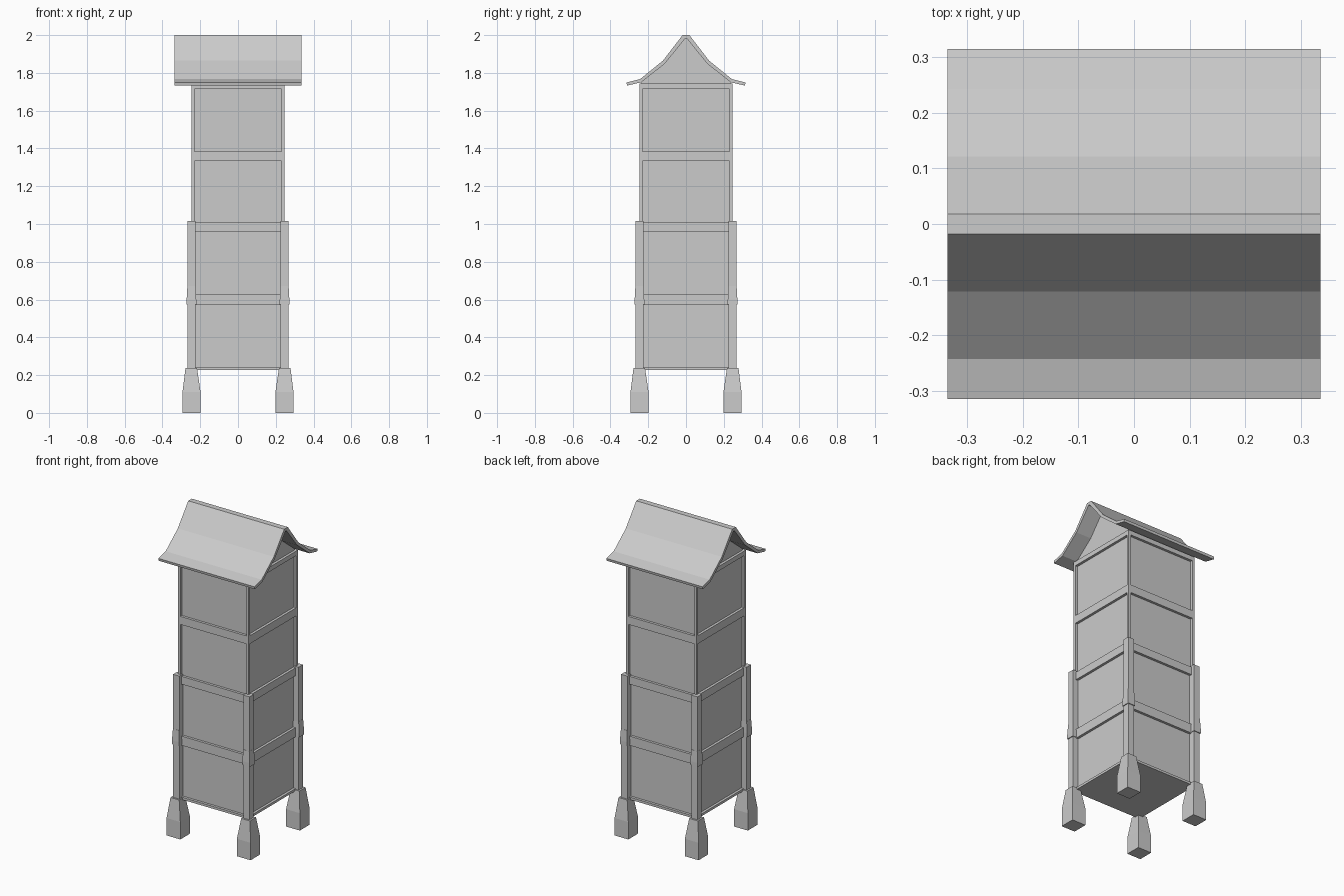
import bpy, bmesh

if "Cube" in bpy.data.objects:
    bpy.data.objects.remove(bpy.data.objects["Cube"], do_unlink=True)

grey = bpy.data.materials.new("plain_grey")
grey.use_nodes = True
grey.diffuse_color = (0.6, 0.6, 0.6, 1)
grey.node_tree.nodes["Principled BSDF"].inputs["Base Color"].default_value = (0.6, 0.6, 0.6, 1)


def finish(name, bm):
    bmesh.ops.recalc_face_normals(bm, faces=bm.faces)
    mesh = bpy.data.meshes.new(name)
    bm.to_mesh(mesh)
    bm.free()
    mesh.materials.append(grey)
    obj = bpy.data.objects.new(name, mesh)
    bpy.context.collection.objects.link(obj)
    return obj


def stack(name, rings):
    """Square column through rings of (inner, outer, height) on both axes."""
    bm = bmesh.new()
    loops = [[bm.verts.new((x, y, z)) for x, y in ((a, a), (b, a), (b, b), (a, b))]
             for a, b, z in rings]
    for low, high in zip(loops, loops[1:]):
        for i in range(4):
            j = (i + 1) % 4
            bm.faces.new((low[i], low[j], high[j], high[i]))
    bm.faces.new(loops[0])
    bm.faces.new(loops[-1])
    return finish(name, bm)


def extrude_x(name, outline, half):
    """Extrude a (y, z) outline along x, centred."""
    bm = bmesh.new()
    face = bm.faces.new([bm.verts.new((-half, y, z)) for y, z in outline])
    moved = bmesh.ops.extrude_face_region(bm, geom=[face])["geom"]
    bmesh.ops.translate(bm, vec=(2 * half, 0, 0),
                        verts=[v for v in moved if isinstance(v, bmesh.types.BMVert)])
    return finish(name, bm)


def four_corners(name, rings):
    obj = stack(name, rings)
    mod = obj.modifiers.new("corners", "MIRROR")
    mod.use_axis = (True, True, False)
    mod.use_mirror_merge = False


WALL, FRAME = 0.230, 0.246
BOTTOM, EAVE = 0.228, 1.743

# Recessed walls and the frame around each storey
stack("tower_walls", [(-WALL, WALL, BOTTOM), (-WALL, WALL, EAVE)])
for name, low, high in (("floor_band", BOTTOM, 0.243), ("first_band", 0.570, 0.629),
                        ("second_band", 0.957, 1.007), ("third_band", 1.333, 1.384),
                        ("top_band", 1.714, EAVE)):
    stack(name, [(-FRAME, FRAME, low), (-FRAME, FRAME, high)])
four_corners("corner_trims", [(WALL, FRAME, BOTTOM), (WALL, FRAME, EAVE)])

# Corner posts with flared collars, standing on tapered feet
four_corners("corner_posts", [(0.224, 0.267, 0.2), (0.224, 0.267, 1.016)])
four_corners("post_collars", [(0.221, 0.272, 0.575), (0.221, 0.272, 0.6),
                              (0.224, 0.268, 0.672)])
four_corners("feet", [(0.198, 0.294, 0), (0.198, 0.294, 0.11), (0.217, 0.278, 0.238)])

# Curved roof sheet and the gable filling beneath it
upper = [(0.018, 2.0), (0.122, 1.865), (0.243, 1.767), (0.315, 1.749)]
lower = [(0.004, 1.982), (0.112, 1.849), (0.237, 1.75), (0.312, 1.733)]


def flip(points):
    return [(-y, z) for y, z in points]


extrude_x("roof", flip(upper)[::-1] + upper + lower[::-1] + flip(lower), 0.336)
gable = lower[:3] + [(WALL, 1.73)]
extrude_x("gable", flip(gable)[::-1] + gable, WALL)
